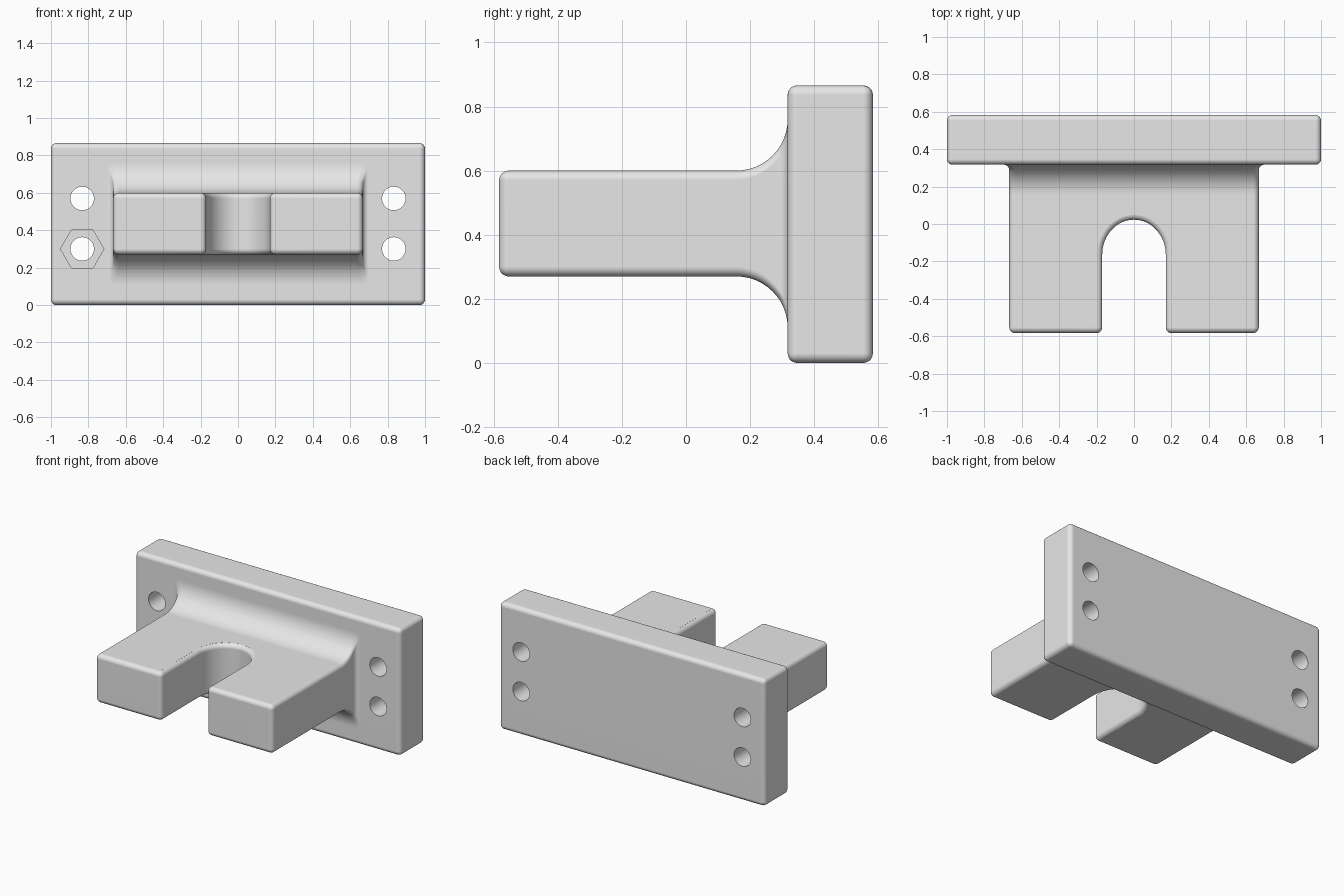
import bpy, bmesh
from math import sin, cos, pi, sqrt, radians

old = bpy.data.objects.get("Cube")
if old:
    bpy.data.objects.remove(old, do_unlink=True)

grey = bpy.data.materials.new("light grey")
grey.use_nodes = True
grey.diffuse_color = (0.8, 0.8, 0.8, 1)
grey.node_tree.nodes["Principled BSDF"].inputs["Base Color"].default_value = (0.8, 0.8, 0.8, 1)

ROUND = 0.03                      # edge rounding
FRONT, FACE, BACK = -0.583, 0.317, 0.583
LOW, HIGH, HALF = 0.27, 0.60, 0.667
STEPS = 8


def make(name, bm):
    bmesh.ops.recalc_face_normals(bm, faces=bm.faces)
    mesh = bpy.data.meshes.new(name)
    bm.to_mesh(mesh)
    bm.free()
    mesh.materials.append(grey)
    obj = bpy.data.objects.new(name, mesh)
    bpy.context.collection.objects.link(obj)
    return obj


def loft(name, rings):
    bm = bmesh.new()
    rows = [[bm.verts.new(p) for p in ring] for ring in rings]
    n = len(rows[0])
    for a, b in zip(rows, rows[1:]):
        for i in range(n):
            j = (i + 1) % n
            bm.faces.new((a[i], a[j], b[j], b[i]))
    bm.faces.new(rows[0])
    bm.faces.new(rows[-1])
    return make(name, bm)


def cylinder(name, x, z, radius, sides, y0, y1):
    angles = [2 * pi * i / sides for i in range(sides)]
    return loft(name, [[(x + radius * cos(a), y, z + radius * sin(a)) for a in angles]
                       for y in (y0, y1)])


def cut_and_finish(obj, cutters):
    bpy.ops.object.select_all(action='DESELECT')
    bpy.context.view_layer.objects.active = obj
    obj.select_set(True)
    for cutter in cutters:
        mod = obj.modifiers.new("cut", 'BOOLEAN')
        mod.operation, mod.solver, mod.object = 'DIFFERENCE', 'EXACT', cutter
    for mod in list(obj.modifiers):
        bpy.ops.object.modifier_apply(modifier=mod.name)
    for cutter in cutters:
        bpy.data.objects.remove(cutter, do_unlink=True)
    bpy.ops.object.shade_smooth_by_angle(angle=radians(35))
    mod = obj.modifiers.new("face weighting", 'WEIGHTED_NORMAL')
    mod.keep_sharp = True


# Mounting plate with rounded edges, four bolt holes and one nut pocket
bm = bmesh.new()
bmesh.ops.create_cube(bm, size=1)
for v in bm.verts:
    v.co = (v.co.x * 2, FACE if v.co.y < 0 else BACK, 0 if v.co.z < 0 else 0.866)
plate = make("mounting_plate", bm)
bevel = plate.modifiers.new("rounding", 'BEVEL')
bevel.width, bevel.segments = ROUND, 5
tools = [cylinder("hole_cutter", x, z, 0.063, 40, 0, 1)
         for x in (-0.833, 0.833) for z in (0.30, 0.57)]
tools.append(cylinder("nut_cutter", -0.833, 0.30, 0.116, 6, 0, FACE + 0.09))
cut_and_finish(plate, tools)


# Arm: rounded cross-sections that flare out where they meet the plate
def flare(y, radius):
    d = max(0, y - FACE + radius)
    return radius - sqrt(max(0, radius ** 2 - d * d))


def section(y, side, rise, corner):
    w, z0, z1 = HALF + side, LOW - rise, HIGH + rise
    ring = []
    for k, (cx, cz) in enumerate(((w - corner, z1 - corner), (corner - w, z1 - corner),
                                  (corner - w, z0 + corner), (w - corner, z0 + corner))):
        for i in range(STEPS + 1):
            a = (k + i / STEPS) * pi / 2
            ring.append((cx + corner * cos(a), y, cz + corner * sin(a)))
    return ring


rings = []
for i in range(STEPS + 1):        # rounded front end
    a = i / STEPS * pi / 2
    inset = ROUND * (1 - sin(a))
    rings.append(section(FRONT + ROUND * (1 - cos(a)), -inset, -inset,
                         max(ROUND - inset, 0.002)))
BIG = 0.16
flare_ys = {FACE - r + r * sin(i / 12 * pi / 2) for r in (BIG, ROUND) for i in range(13)}
for y in sorted(flare_ys):
    rings.append(section(y, flare(y, ROUND), flare(y, BIG), ROUND))
rings.append(section(FACE + 0.08, ROUND, BIG, ROUND))
arm = loft("forked_arm", rings)

# Slot outline as point plus outward direction, right half then mirrored
SLOT, BEND = 0.17, -0.165
half = [(SLOT + ROUND, FRONT - 0.1, 0, 0)]
for i in range(STEPS + 1):
    a = i / STEPS * pi / 2
    half.append((SLOT + ROUND - ROUND * sin(a), FRONT + ROUND - ROUND * cos(a), sin(a), cos(a)))
for i in range(17):
    a = i / 16 * pi / 2
    half.append((SLOT * cos(a), BEND + 0.188 * sin(a), cos(a), sin(a)))
outline = half + [(-x, y, -nx, ny) for x, y, nx, ny in reversed(half[:-1])]

# Slot cutter widens at both ends to round the rim
levels = [(HIGH + 0.1, ROUND * 0.83)]
for i in range(STEPS, -1, -1):
    a = radians(80) * i / STEPS
    levels.append((HIGH - ROUND + ROUND * sin(a), ROUND * (1 - cos(a))))
levels += [(LOW + HIGH - z, off) for z, off in reversed(levels)]
slot = loft("slot_cutter", [[(x + nx * off, y + ny * off, z) for x, y, nx, ny in outline]
                            for z, off in levels])
cut_and_finish(arm, [slot])
